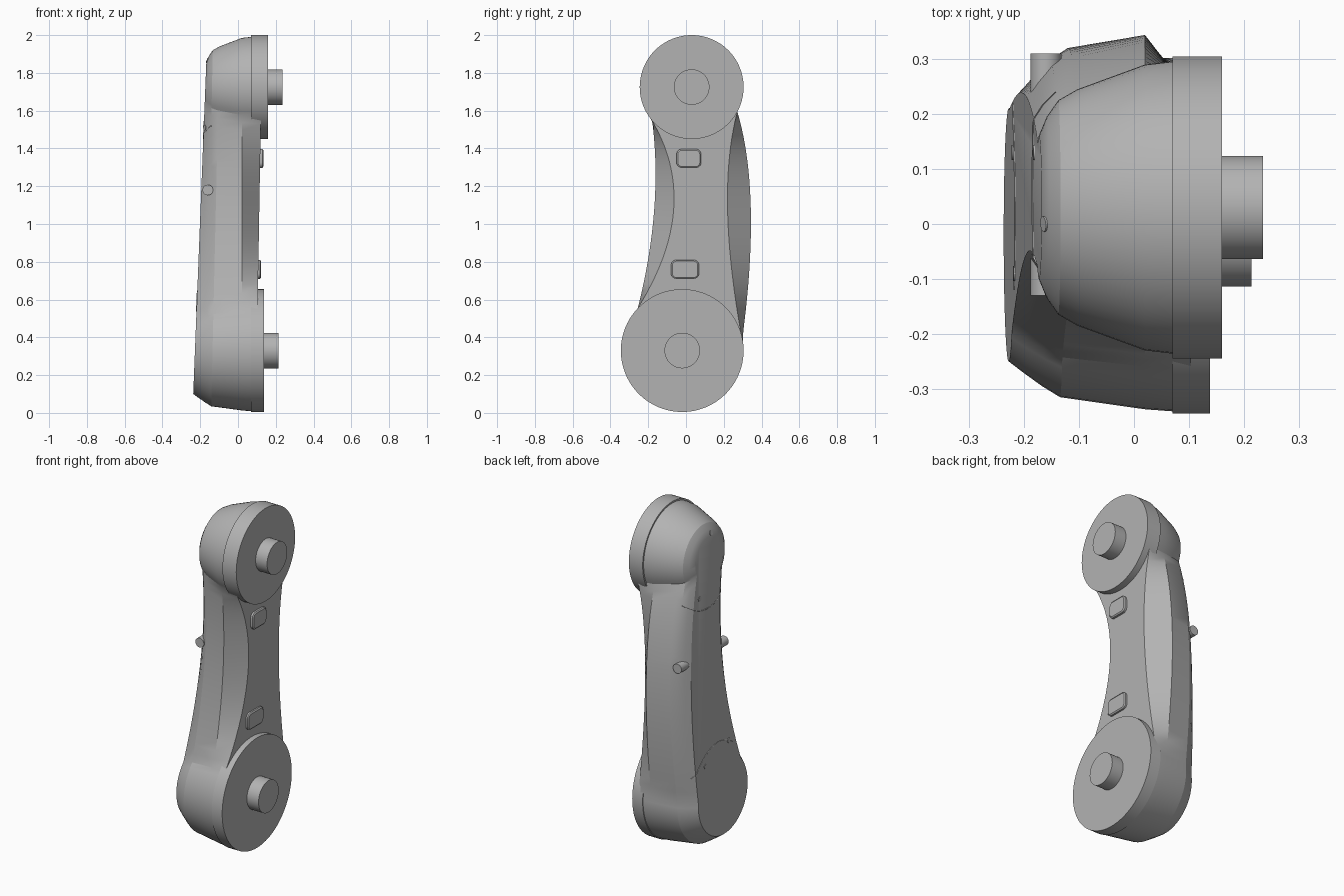
import bpy, bmesh
from math import sin, cos, radians, pi
from mathutils import Vector

cube = bpy.data.objects.get("Cube")
if cube:
    bpy.data.objects.remove(cube, do_unlink=True)

grey = bpy.data.materials.new("mid_grey")
grey.use_nodes = True
grey.diffuse_color = (0.45, 0.45, 0.45, 1)
grey.node_tree.nodes["Principled BSDF"].inputs["Base Color"].default_value = (0.45, 0.45, 0.45, 1)

LOW, HIGH = Vector((-0.02, 0.33)), Vector((0.03, 1.725))   # joint centres (y, z)


def finish(name, bm):
    bmesh.ops.recalc_face_normals(bm, faces=bm.faces)
    mesh = bpy.data.meshes.new(name)
    bm.to_mesh(mesh)
    bm.free()
    ob = bpy.data.objects.new(name, mesh)
    bpy.context.collection.objects.link(ob)
    mesh.materials.append(grey)
    bpy.ops.object.select_all(action='DESELECT')
    ob.select_set(True)
    bpy.context.view_layer.objects.active = ob
    bpy.ops.object.shade_smooth_by_angle(angle=radians(22))
    return ob


def loft(name, rings):
    """Skin closed rings of equal length and cap both ends."""
    bm = bmesh.new()
    rows = [[bm.verts.new(p) for p in ring] for ring in rings]
    n = len(rows[0])
    for a, b in zip(rows, rows[1:]):
        for i in range(n):
            j = (i + 1) % n
            bm.faces.new((a[i], a[j], b[j], b[i]))
    bm.faces.new(rows[0])
    bm.faces.new(rows[-1])
    return finish(name, bm)


def rod(name, start, end, radius, sides=64):
    """Cylinder between two points."""
    start, end = Vector(start), Vector(end)
    turn = (end - start).to_track_quat('Z', 'Y')
    ring = [turn @ Vector((radius * cos(2 * pi * i / sides), radius * sin(2 * pi * i / sides), 0))
            for i in range(sides)]
    return loft(name, [[start + p for p in ring], [end + p for p in ring]])


def arc(centre, radius, first, last, n):
    return [centre + radius * Vector((cos(a), sin(a)))
            for a in (radians(first + (last - first) * i / n) for i in range(n + 1))]


def side(p, q, waist, n=24):
    """Curve from p to q through the waist, without its ends."""
    ctrl = 2 * Vector((waist, 1.08)) - (p + q) / 2
    return [(1 - t) ** 2 * p + 2 * t * (1 - t) * ctrl + t * t * q
            for t in (i / n for i in range(1, n))]


def section(x_low, x_high, r_low, r_high, waist_front, waist_back):
    """Waisted capsule outline on a slightly tilted plane."""
    top = arc(HIGH, r_high, -25, 215, 40)
    bottom = arc(LOW, r_low, 139, 367, 40)
    ring = (top + side(top[-1], bottom[0], waist_front) + bottom
            + side(bottom[-1], top[0], waist_back))
    return [(x_low + (x_high - x_low) * (p.y - 0.1) / 1.75, p.x, p.y) for p in ring]


# Main arm shell, from the joint side to the outer side
body = loft("arm_body", [section(*s) for s in (
    (0.096, 0.126, 0.323, 0.272, -0.065, 0.22),
    (0.02, 0.02, 0.317, 0.260, -0.168, 0.343),
    (-0.14, -0.10, 0.295, 0.215, -0.145, 0.318),
    (-0.172, -0.135, 0.275, 0.195, -0.12, 0.295),
    (-0.206, -0.155, 0.252, 0.165, -0.09, 0.265),
    (-0.237, -0.168, 0.230, 0.130, -0.06, 0.235))])

# Joint discs and their shafts
for level, c, r, face, tip in (("lower", LOW, 0.325, 0.138, 0.214),
                               ("upper", HIGH, 0.275, 0.16, 0.235)):
    rod(level + "_joint_disc", (0.07, *c), (face, *c), r, 96)
    rod(level + "_shaft", (face - 0.01, *c), (tip, *c), 0.094)

# Cross pin through the waist
rod("cross_pin", (-0.16, -0.13, 1.18), (-0.16, 0.31, 1.18), 0.028, 32)


def pad(name, y, z, half_w, half_h, x):
    """Rounded rectangular pad with a softened rim."""
    def ring(px, inset):
        pts, r = [], 0.028 - inset
        for k, (sy, sz) in enumerate(((1, 1), (-1, 1), (-1, -1), (1, -1))):
            corner = Vector((y + sy * (half_w - 0.028), z + sz * (half_h - 0.028)))
            pts += [(px, *p) for p in arc(corner, r, 90 * k, 90 * k + 90, 6)]
        return pts
    loft(name, [ring(x - 0.03, 0), ring(x - 0.005, 0), ring(x, 0.007)])


pad("lower_pad", -0.005, 0.76, 0.074, 0.05, 0.122)
pad("upper_pad", 0.015, 1.347, 0.065, 0.05, 0.134)


def on_shell(y, z):
    """Point and normal on the outer side of the shell."""
    hit, point, normal, _ = body.ray_cast(Vector((-1, y, z)), Vector((1, 0, 0)))
    return (point, normal) if hit else (Vector((-0.2, y, z)), Vector((-1, 0, 0)))


# Cover screws
screws = ((0.0, 1.865), (0.13, 1.53), (-0.07, 1.51), (0.13, 0.55), (-0.09, 0.62))
for i, (y, z) in enumerate(screws):
    point, normal = on_shell(y, z)
    rod(f"cover_screw_{i + 1}", point - normal * 0.01, point + normal * 0.003, 0.014, 20)

# Cover seams as fine beads lying on the shell
for name, z_mid, bend, tilt in (("upper_cover_seam", 1.45, 0.07, 0.0),
                                ("lower_cover_seam", 0.64, -0.08, -0.25)):
    rings = []
    for i in range(33):
        t = i / 16 - 1
        y = 0.06 + 0.18 * t
        p, _ = on_shell(y, z_mid + bend * t * t + tilt * (y - 0.06))
        rings.append([p + 0.0025 * Vector((cos(a), 0, sin(a)))
                      for a in (2 * pi * k / 6 for k in range(6))])
    loft(name, rings)
